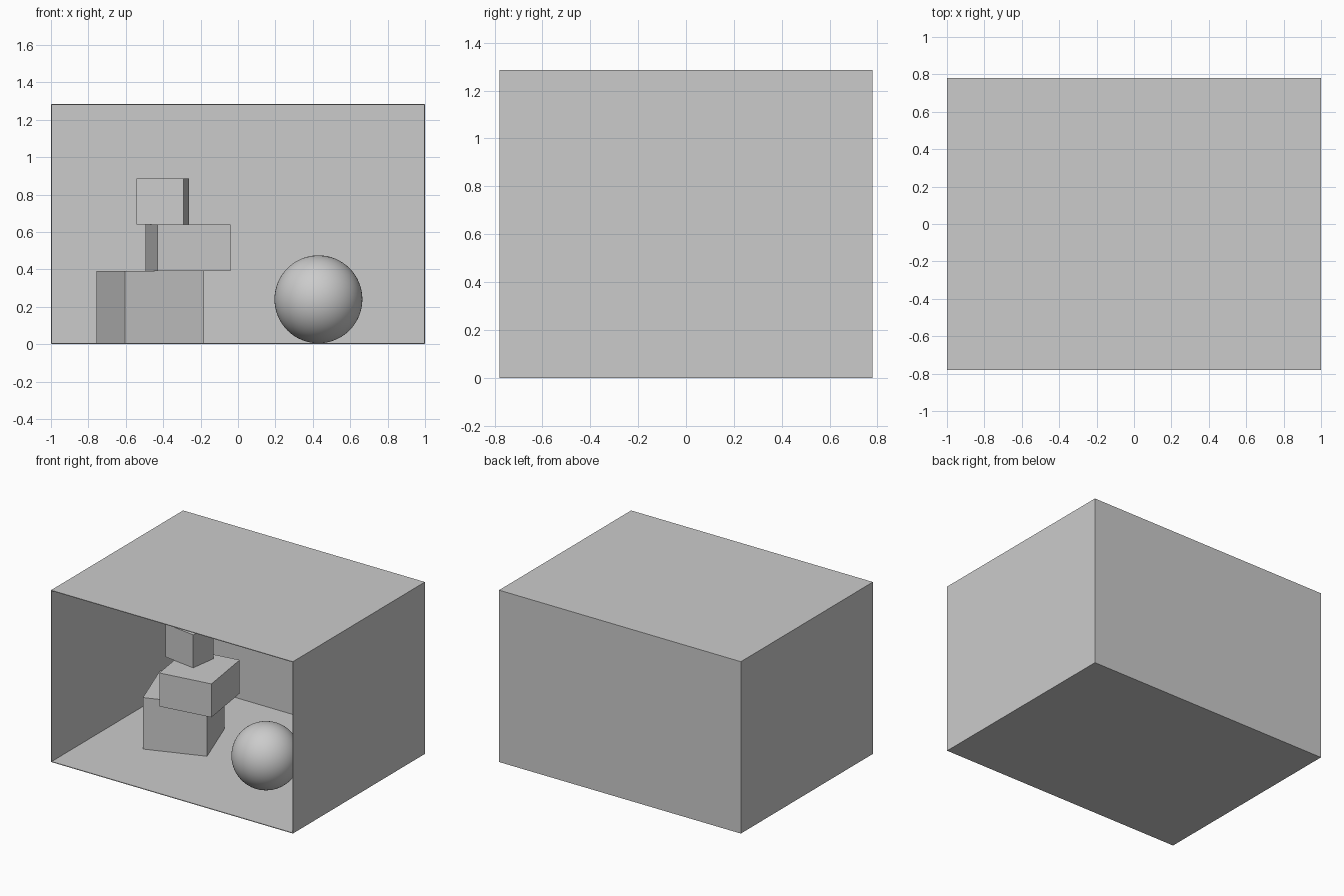
import bpy
from math import radians

if "Cube" in bpy.data.objects:
    bpy.data.objects.remove(bpy.data.objects["Cube"])

W, D, H, T = 2.0, 1.56, 1.285, 0.005   # room size and panel thickness


def box(name, size, loc, turn=0.0):
    bpy.ops.mesh.primitive_cube_add(size=1, location=loc, rotation=(0, 0, radians(turn)))
    ob = bpy.context.object
    ob.name = name
    ob.scale = size
    bpy.ops.object.transform_apply(location=False, rotation=False, scale=True)
    return ob


# Room, open at the front
box("floor", (W, D, T), (0, 0, T / 2))
box("ceiling", (W, D, T), (0, 0, H - T / 2))
box("back_wall", (W, T, H - 2 * T), (0, D / 2 - T / 2, H / 2))
for name, s in (("left_wall", -1), ("right_wall", 1)):
    box(name, (T, D - T, H - 2 * T), (s * (W / 2 - T / 2), -T / 2, H / 2))

# Stack of turned blocks: name, width, depth, bottom, top, x, y, turn
for name, w, d, z0, z1, x, y, turn in (
    ("bottom_block", 0.45, 0.45, T, 0.39, -0.469, 0.027, 20),
    ("middle_block", 0.395, 0.43, 0.39, 0.64, -0.268, -0.072, 8.5),
    ("top_block", 0.255, 0.203, 0.64, 0.887, -0.402, 0.003, -8.2),
):
    box(name, (w, d, z1 - z0), (x, y, (z0 + z1) / 2), turn)

# Ball resting on the floor
bpy.ops.mesh.primitive_uv_sphere_add(segments=64, ring_count=32, radius=0.235,
                                     location=(0.43, -0.283, 0.235 + T))
bpy.context.object.name = "ball"
bpy.ops.object.shade_smooth()
